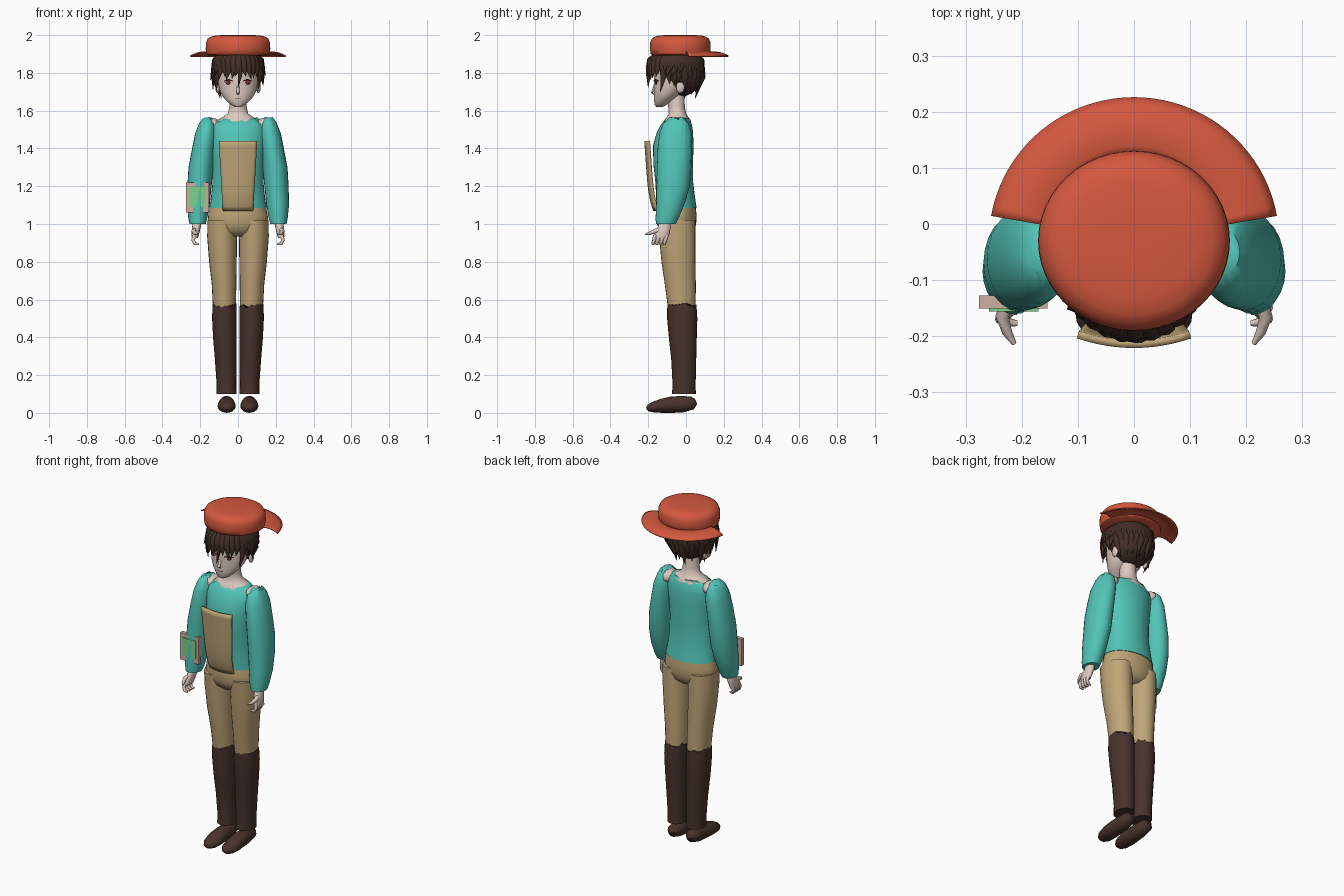
import bpy, bmesh, math, random
from mathutils import Vector

random.seed(4)
if "Cube" in bpy.data.objects:
    bpy.data.objects.remove(bpy.data.objects["Cube"])


def material(name, r, g, b):
    """Flat colour given as 0-255 display values, stored as linear."""
    col = [((c / 255 + 0.055) / 1.055) ** 2.4 for c in (r, g, b)] + [1]
    m = bpy.data.materials.new(name)
    m.use_nodes = True
    m.diffuse_color = col
    m.node_tree.nodes["Principled BSDF"].inputs["Base Color"].default_value = col
    return m


SKIN = material("skin", 222, 202, 192)
HAIR = material("dark_hair", 66, 46, 38)
TEAL = material("teal_cloth", 82, 196, 183)
TAN = material("tan_cloth", 192, 166, 120)
BOOT = material("boot_leather", 72, 50, 44)
RED = material("red_felt", 212, 88, 62)
FRAME = material("pale_frame", 205, 176, 162)
GREEN = material("green_panel", 122, 210, 138)
EYE = material("eye_brown", 110, 50, 40)


def finish(name, bm, mat, angle=50):
    bmesh.ops.recalc_face_normals(bm, faces=bm.faces)
    me = bpy.data.meshes.new(name)
    bm.to_mesh(me)
    bm.free()
    me.materials.append(mat)
    me.shade_smooth()
    me.set_sharp_from_angle(angle=math.radians(angle))
    ob = bpy.data.objects.new(name, me)
    bpy.context.scene.collection.objects.link(ob)
    return ob


def tube(name, pts, radii, mat, ref=None, n=24, jag_first=0, jag_last=0):
    """Ellipse rings along a path; level rings when no reference direction is given."""
    bm = bmesh.new()
    pts = [Vector(p) for p in pts]
    rings = []
    for i, (p, (ra, rb)) in enumerate(zip(pts, radii)):
        a, b = Vector((1, 0, 0)), Vector((0, 1, 0))
        if ref is not None:
            t = (pts[min(i + 1, len(pts) - 1)] - pts[max(i - 1, 0)]).normalized()
            a = t.cross(Vector(ref)).normalized()
            b = a.cross(t)
        jag = jag_first if i == 0 else jag_last if i == len(pts) - 1 else 0
        ring = []
        for k in range(n):
            w = math.tau * k / n
            v = p + a * ra * math.cos(w) + b * rb * math.sin(w)
            v.z += random.uniform(-jag, jag)
            ring.append(bm.verts.new(v))
        rings.append(ring)
    for r0, r1 in zip(rings, rings[1:]):
        for k in range(n):
            bm.faces.new((r0[k], r0[(k + 1) % n], r1[(k + 1) % n], r1[k]))
    bm.faces.new(rings[0])
    bm.faces.new(rings[-1])
    return finish(name, bm, mat)


def loft(name, rows, mat, side=1, **kw):
    """Rows of x, y, z, half width, half depth."""
    return tube(name, [(side * x, y, z) for x, y, z, _, _ in rows],
                [r[3:] for r in rows], mat, **kw)


def ball(name, centre, size, mat):
    bm = bmesh.new()
    bmesh.ops.create_uvsphere(bm, u_segments=20, v_segments=12, radius=1)
    for v in bm.verts:
        v.co = Vector(centre) + Vector(c * s for c, s in zip(v.co, size))
    return finish(name, bm, mat)


def box(name, centre, size, mat):
    bm = bmesh.new()
    bmesh.ops.create_cube(bm, size=1)
    for v in bm.verts:
        v.co = Vector(centre) + Vector(c * s for c, s in zip(v.co, size))
    return finish(name, bm, mat, 30)


def sheet(name, rows, cols, fn, thickness, mat):
    """Bent panel from a function of two 0-1 parameters."""
    bm = bmesh.new()
    g = [[bm.verts.new(fn(i / rows, j / cols)) for j in range(cols + 1)] for i in range(rows + 1)]
    for i in range(rows):
        for j in range(cols):
            bm.faces.new((g[i][j], g[i][j + 1], g[i + 1][j + 1], g[i + 1][j]))
    ob = finish(name, bm, mat)
    mod = ob.modifiers.new("thickness", "SOLIDIFY")
    mod.thickness, mod.offset = thickness, 0
    return ob


# Hat: round crown and half ring brim at the back
HX, HY = 0, -0.03
crown = [(1.893, .155), (1.9, .167), (1.925, .171), (1.96, .17), (1.982, .16),
         (1.993, .14), (1.999, .11), (2.0, .05)]
loft("hat_crown", [(HX, HY, z, r, r * .94) for z, r in crown], RED, n=48)


def brim_point(u, v):
    a = math.radians(10 + 160 * u)
    r = .155 + .102 * v
    return (r * math.cos(a), HY + r * math.sin(a) * .99,
            1.904 - .016 * v * v + .008 * math.sin(math.pi * v))


sheet("hat_brim", 40, 6, brim_point, .007, RED)

# Head, neck and face
loft("head", [(0, -.14, 1.62, .018, .018), (0, -.133, 1.633, .04, .034), (0, -.11, 1.665, .074, .06),
              (0, -.09, 1.7, .095, .08), (0, -.072, 1.75, .106, .098), (0, -.062, 1.8, .11, .108),
              (0, -.055, 1.86, .108, .108), (0, -.05, 1.895, .09, .09)], SKIN, n=32)
loft("neck", [(0, -.055, 1.72, .045, .045), (0, -.05, 1.62, .046, .044), (0, -.045, 1.585, .054, .046),
              (0, -.045, 1.566, .08, .058), (0, -.045, 1.55, .11, .07), (0, -.05, 1.48, .12, .08)], SKIN)
tube("nose", [(0, -.164, 1.745), (0, -.175, 1.705), (0, -.181, 1.696), (0, -.165, 1.685)],
     [(.005, .004), (.009, .007), (.009, .006), (.006, .003)], SKIN, ref=(0, -1, 0), n=10)
box("mouth", (0, -.167, 1.666), (.03, .006, .003), EYE)
for s, side in ((1, "left"), (-1, "right")):
    ball(side + "_ear", (s * .108, -.03, 1.725), (.012, .022, .032), SKIN)
    ball(side + "_eye", (s * .05, -.158, 1.75), (.016, .006, .012), EYE)
    tube(side + "_lash", [(s * .028, -.169, 1.757), (s * .05, -.163, 1.765), (s * .073, -.148, 1.757)],
         [(.003, .003)] * 3, HAIR, ref=(0, 0, 1), n=6)

# Hair: cap and pointed locks
ball("hair_cap", (0, -.03, 1.8), (.127, .122, .125), HAIR)


def lock(name, deg, tip_z, spread, width):
    a = math.radians(deg)
    d = Vector((math.sin(a), -math.cos(a), 0))

    def at(f, z, turn=0):
        b = a + turn
        return (.13 * f * math.sin(b), -.055 - .145 * f * math.cos(b), z)
    mid = (1.87 + tip_z) / 2
    tube(name, [at(.72, 1.9), at(.94, 1.865), at(1.0, mid, .04), at(spread, tip_z, random.uniform(-.15, .15))],
         [(width * .8, .012), (width, .016), (width * .75, .013), (.001, .001)], HAIR, ref=d, n=8)


for i in range(30):
    deg = i * 12
    front = math.cos(math.radians(deg))
    if front > .6:
        tip, spread = 1.768 + random.uniform(-.008, .02), 1.06
    elif front > -.2:
        tip, spread = 1.725 + random.uniform(-.02, .03), 1.03
    else:
        tip, spread = 1.69 + random.uniform(-.03, .03), .74
    lock("hair_lock", deg, tip, spread, .025)
    if front < .6:
        lock("outer_lock", deg + 6, tip + .05, spread + .1, .02)
lock("centre_fringe", 3, 1.722, 1.0, .016)
for s in (1, -1):
    lock("temple_lock", s * 62, 1.70, .98, .022)

# Shirt body with a worn neckline
loft("shirt_body", [(0, -.05, 1.085, .152, .106), (0, -.055, 1.14, .143, .103), (0, -.062, 1.22, .135, .1),
                    (0, -.068, 1.32, .136, .105), (0, -.067, 1.42, .144, .107), (0, -.058, 1.49, .15, .095),
                    (0, -.05, 1.53, .143, .08), (0, -.045, 1.556, .105, .064)], TEAL, n=32, jag_last=.008)

for s, side in ((1, "left"), (-1, "right")):
    # Sleeve and bare shoulder
    ball(side + "_shoulder", (s * .135, -.043, 1.525), (.04, .055, .037), SKIN)
    loft(side + "_sleeve", [(.162, -.05, 1.558, .026, .04), (.163, -.053, 1.535, .042, .067),
                            (.17, -.056, 1.48, .057, .085), (.182, -.06, 1.4, .061, .09),
                            (.196, -.063, 1.3, .066, .091), (.204, -.068, 1.2, .064, .088),
                            (.21, -.084, 1.1, .06, .074), (.213, -.1, 1.03, .05, .061),
                            (.214, -.107, 1.0, .043, .052)], TEAL, s, jag_first=.008)
    # Hand with curled fingers
    loft(side + "_palm", [(.214, -.11, 1.02, .024, .028), (.22, -.115, .985, .023, .035),
                          (.226, -.128, .95, .021, .042), (.228, -.133, .925, .016, .038)], SKIN, s, n=14)
    for k in range(4):
        y = -.103 - .02 * k
        tube(side + "_finger", [(s * .23, y, .94), (s * .238, y - .006, .915),
                                (s * .228, y - .012, .895), (s * .208, y - .014, .893)],
             [(.011, .011), (.01, .01), (.009, .009), (.005, .005)], SKIN, ref=(0, 1, 0), n=8)
    tube(side + "_thumb", [(s * .222, -.13, .972), (s * .235, -.165, .962),
                           (s * .226, -.193, .95), (s * .213, -.214, .946)],
         [(.014, .014), (.012, .012), (.009, .009), (.004, .004)], SKIN, ref=(0, 0, 1), n=8)
    # Trouser leg, boot shaft and shoe
    loft(side + "_trouser_leg", [(.084, -.05, 1.02, .078, .1), (.084, -.046, .93, .079, .096),
                                 (.08, -.04, .8, .073, .09), (.074, -.03, .68, .065, .082),
                                 (.071, -.022, .555, .061, .073)], TAN, s, jag_last=.008)
    loft(side + "_boot_shaft", [(.071, -.022, .57, .064, .077), (.072, -.02, .5, .065, .08),
                                (.07, -.017, .4, .062, .074), (.065, -.012, .28, .057, .066),
                                (.061, -.01, .15, .052, .061), (.061, -.011, .1, .053, .063)],
         BOOT, s, jag_first=.014)
    tube(side + "_shoe", [(s * .06, y, z) for y, z in ((.054, .06), (.035, .052), (-.02, .046), (-.08, .043),
                                                      (-.13, .037), (-.175, .03), (-.2, .026), (-.21, .025))],
         [(.018, .014), (.036, .034), (.04, .044), (.045, .043), (.048, .037), (.042, .028),
          (.026, .018), (.01, .007)], BOOT, ref=(0, 0, 1), n=20)

# Trouser seat
loft("trouser_seat", [(0, -.05, 1.1, .146, .1), (0, -.05, 1.05, .157, .106), (0, -.05, 1.0, .163, .104),
                      (0, -.048, .96, .14, .09), (0, -.046, .935, .08, .06)], TAN, n=32)


# Curved bib panel
def bib_point(u, v):
    w = 2 * v - 1
    half = .1 - .022 * u
    return (w * half, -.214 + .026 * u + .022 * u ** 6 + .017 * w * w, 1.44 - .37 * u)


sheet("bib_panel", 14, 12, bib_point, .014, TAN)

# Framed tablet on the right forearm
box("tablet_frame", (-.215, -.139, 1.14), (.122, .023, .16), FRAME)
box("tablet_panel", (-.214, -.153, 1.143), (.088, .006, .106), GREEN)
